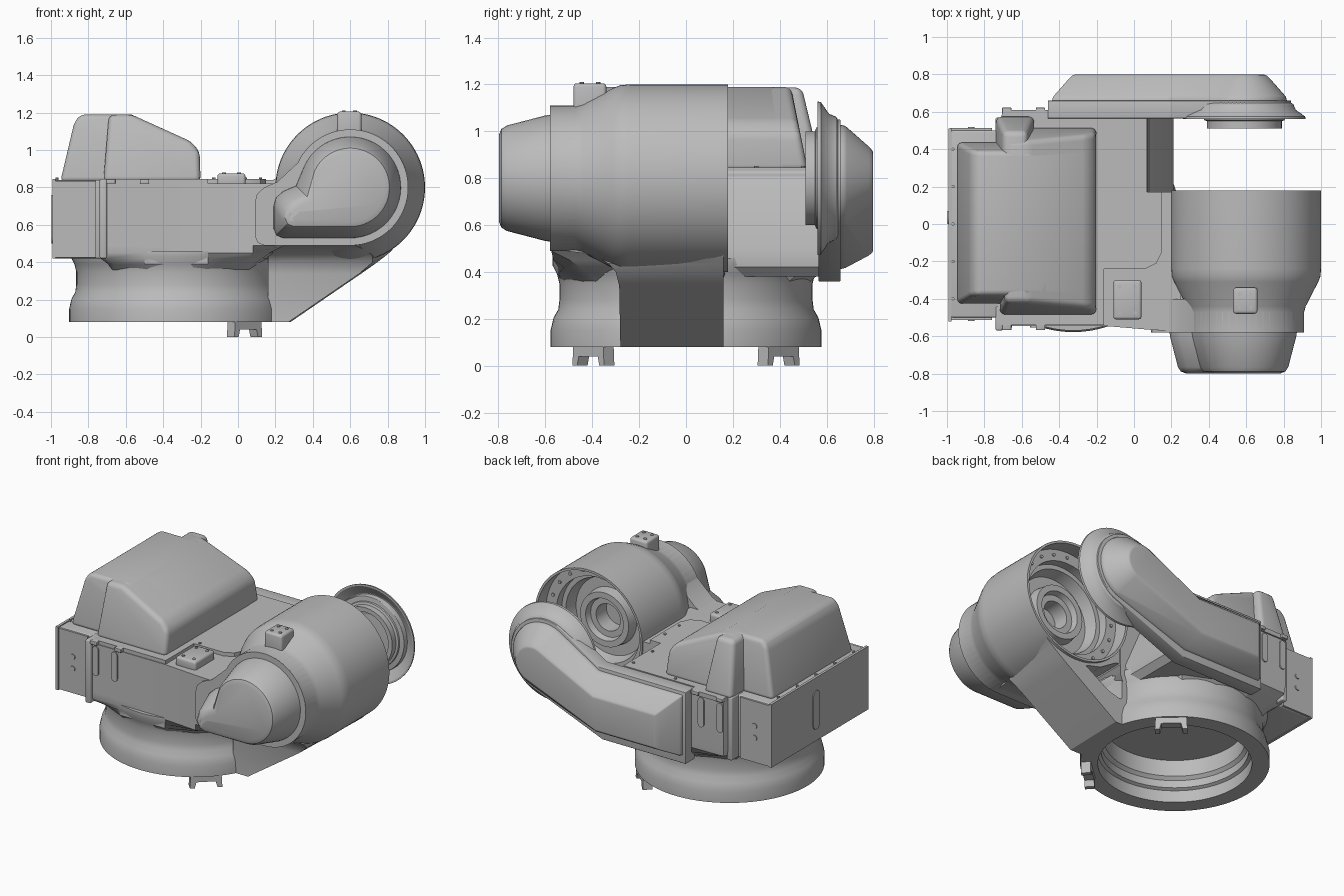
import bpy, bmesh
from math import sin, cos, pi, radians, atan2, hypot
from mathutils import Matrix

if "Cube" in bpy.data.objects:
    bpy.data.objects.remove(bpy.data.objects["Cube"])

GREY = bpy.data.materials.new("cast_grey")
GREY.use_nodes = True
GREY.diffuse_color = (0.5, 0.5, 0.5, 1)
GREY.node_tree.nodes["Principled BSDF"].inputs["Base Color"].default_value = (0.5, 0.5, 0.5, 1)


def apply_modifiers(ob):
    bpy.context.view_layer.update()
    mesh = bpy.data.meshes.new_from_object(ob.evaluated_get(bpy.context.evaluated_depsgraph_get()))
    ob.modifiers.clear()
    ob.data = mesh


def loft(name, rings, bevel=0.0, steps=3):
    """Skin a run of equal rings and cap both ends."""
    bm = bmesh.new()
    rows = [[bm.verts.new(p) for p in ring] for ring in rings]
    n = len(rows[0])
    for a, b in zip(rows, rows[1:]):
        for i in range(n):
            bm.faces.new((a[i], a[(i + 1) % n], b[(i + 1) % n], b[i]))
    bm.faces.new(rows[0])
    bm.faces.new(rows[-1])
    bmesh.ops.recalc_face_normals(bm, faces=bm.faces)
    mesh = bpy.data.meshes.new(name)
    bm.to_mesh(mesh)
    bm.free()
    mesh.materials.append(GREY)
    ob = bpy.data.objects.new(name, mesh)
    bpy.context.collection.objects.link(ob)
    if bevel:
        mod = ob.modifiers.new("round", "BEVEL")
        mod.width, mod.segments = bevel, steps
        mod.limit_method, mod.angle_limit = "ANGLE", radians(25)
        apply_modifiers(ob)
    return ob


def along_y(pts, y):
    return [(x, y, z) for x, z in pts]


def along_z(pts, z):
    return [(x, y, z) for x, y in pts]


def prism_y(name, pts, y0, y1, bevel=0.0):
    return loft(name, [along_y(pts, y0), along_y(pts, y1)], bevel)


def prism_z(name, pts, z0, z1, bevel=0.0):
    return loft(name, [along_z(pts, z0), along_z(pts, z1)], bevel)


def box(name, x, y, z, bevel=0.0):
    return prism_z(name, [(x[0], y[0]), (x[1], y[0]), (x[1], y[1]), (x[0], y[1])], *z, bevel)


def circle(cx, cy, r, n=72):
    return [(cx + r * cos(2 * pi * i / n), cy + r * sin(2 * pi * i / n)) for i in range(n)]


def turn_y(name, cx, cz, profile, n=72):
    return loft(name, [along_y(circle(cx, cz, r, n), y) for r, y in profile])


def turn_z(name, cx, cy, profile, n=72):
    return loft(name, [along_z(circle(cx, cy, r, n), z) for r, z in profile])


def arc(cx, cz, r, a0, a1, n=36):
    return [(cx + r * cos(radians(a0 + (a1 - a0) * i / n)),
             cz + r * sin(radians(a0 + (a1 - a0) * i / n))) for i in range(n + 1)]


def cut(ob, cutter):
    mod = ob.modifiers.new("cut", "BOOLEAN")
    mod.object, mod.operation, mod.solver = cutter, "DIFFERENCE", "EXACT"
    apply_modifiers(ob)


# Hollow round base
BX, SX, SZ = -0.325, 0.6, 0.8
turn_z("base_ring", BX, 0, [
    (0.43, 0.35), (0.43, 0.24), (0.45, 0.22), (0.45, 0.17), (0.47, 0.16), (0.47, 0.08),
    (0.578, 0.08), (0.578, 0.15), (0.565, 0.205), (0.545, 0.24), (0.54, 0.28), (0.54, 0.35),
    (0.55, 0.39), (0.57, 0.43), (0.57, 0.46)])

# Main body, stepped in plan, its underside drawn in to meet the round neck
PLAN = [(-0.72, -0.545), (-0.5, -0.545), (-0.325, -0.545), (-0.16, -0.545), (0.08, -0.565), (0.25, -0.575),
        (0.25, 0.17), (0.08, 0.17), (0.08, 0.57), (-0.2, 0.57), (-0.46, 0.57), (-0.46, 0.6), (-0.7, 0.6),
        (-0.74, 0.5), (-0.74, -0.5)]


def drawn_in(limit):
    scaled = [(x, y, min(1, limit / hypot(x - BX, y))) for x, y in PLAN]
    return [(BX + (x - BX) * k, y * k) for x, y, k in scaled]


body = loft("main_body", [along_z(drawn_in(r), z) for z, r in (
    (0.35, 0.53), (0.39, 0.58), (0.42, 0.64), (0.45, 0.7), (0.49, 0.9), (0.82, 0.9))])
left_box = box("end_box", (-0.98, -0.7), (-0.5, 0.5), (0.42, 0.84), 0.01)
loft("body_side_wall", [
    [(-0.4, 0.17, z), (x, 0.17, z), (x, 0.57, z), (-0.4, 0.57, z)]
    for z, x in ((0.38, 0.16), (0.42, 0.2), (0.5, 0.21), (0.83, 0.07))])
deck = prism_z("deck_plate", [
    (-0.72, -0.54), (-0.16, -0.54), (-0.16, -0.24), (0.06, -0.24), (0.12, -0.21), (0.15, -0.15),
    (0.15, 0.17), (0.07, 0.17), (0.07, 0.565), (-0.46, 0.565), (-0.46, 0.61), (-0.7, 0.61), (-0.73, 0.5), (-0.73, -0.5)],
    0.815, 0.845)

# Sloped web between base and shoulder, flaring forward under the housing
rows = ((0.08, 0.28, -0.28, 0.27), (0.34, 0.66, -0.285, 0.65), (0.4, 0.745, -0.3, 0.72), (0.435, 0.79, -0.33, 0.72),
        (0.46, 0.82, -0.37, 0.69), (0.48, 0.835, -0.44, 0.65), (0.495, 0.845, -0.56, 0.62), (0.6, 0.86, -0.56, 0.62))
web = loft("sloped_web", [[(0.16, y, z), (xf, y, z), (xr, 0.16, z), (0.16, 0.16, z)] for z, xr, y, xf in rows])
bore = turn_y("bore_cutter", SX, SZ, [(0.392, -0.29), (0.392, 0.4)])
pocket = prism_y("pocket_cutter", [(0.23, 0.25), (0.34, 0.28), (0.52, 0.39), (0.4, 0.42), (0.27, 0.5), (0.23, 0.5)],
                 -0.08, 0.3, 0.02)
for part in (body, deck, web):
    cut(part, bore)
cut(web, pocket)
for helper in (bore, pocket):
    bpy.data.objects.remove(helper)

# Shoulder housing, open at the back with a stepped hub inside
turn_y("shoulder_housing", SX, SZ, [
    (0.31, -0.578), (0.31, -0.47), (0.318, -0.44), (0.385, -0.31), (0.397, -0.28), (0.4, -0.24), (0.4, 0.18),
    (0.385, 0.18), (0.385, 0.08), (0.31, 0.08), (0.31, 0.02), (0.28, 0.02), (0.26, -0.06), (0.19, -0.06),
    (0.18, 0.01), (0.14, 0.01), (0.13, -0.03), (0.09, -0.03), (0.09, -0.14)], 96)
for x, z in circle(SX, SZ, 0.348, 20):
    turn_y("housing_bolt", x, z, [(0.011, 0.075), (0.011, 0.088)], 10)


# Pear shaped front plate and tapered cover
def pear(r, left, low, high):
    return arc(SX, SZ, r, -90, 155) + [
        (left + 0.12, high + 0.03), (left + 0.05, high), (left + 0.012, high - 0.035), (left, high - 0.08),
        (left, low + 0.05), (left + 0.015, low + 0.015), (left + 0.05, low)]


prism_y("front_plate", pear(0.31, 0.09, 0.49, 0.8), -0.58, -0.4)
loft("front_cover", [along_y(pear(*p), y) for y, p in (
    (-0.57, (0.272, 0.19, 0.528, 0.78)), (-0.6, (0.268, 0.192, 0.532, 0.777)),
    (-0.765, (0.225, 0.235, 0.575, 0.735)), (-0.788, (0.21, 0.25, 0.59, 0.72)), (-0.798, (0.185, 0.275, 0.615, 0.7)))])


# Bent rear arm: flange and tapered cover
def arm(d, low):
    return arc(0.59, SZ, 0.25 - d, -62, 122) + [
        (0.19 - 0.4 * d, 0.84 - d), (-0.46 + d, 0.84 - d), (-0.46 + d, low), (0.16 - 0.3 * d, low)]


prism_y("rear_flange", arm(0, 0.36), 0.565, 0.66, 0.004)
loft("rear_cover", [along_y(arm(d, low), y) for y, d, low in (
    (0.65, 0.02, 0.41), (0.68, 0.027, 0.417), (0.78, 0.115, 0.47), (0.798, 0.135, 0.485))], 0.008)
turn_y("bearing_dish", 0.59, SZ, [
    (0.24, 0.655), (0.262, 0.64), (0.275, 0.61), (0.325, 0.575), (0.327, 0.562), (0.315, 0.562), (0.255, 0.6),
    (0.225, 0.6), (0.215, 0.555), (0.2, 0.55), (0.2, 0.51), (0.17, 0.51), (0.16, 0.56), (0.1, 0.57)])

# Motor hood: three overlapping tapered shells
HOOD = [(-0.84, 1.19), (-0.57, 1.19), (-0.25, 1.045), (-0.205, 0.99), (-0.2, 0.83)]


def hood(name, profile, y0, y1, taper):
    ends = [[(x, y + k * (z - 0.83) * taper, z) for x, z in profile] for y, k in ((y0, 1), (y1, -1))]
    loft(name, ends, 0.03, 4)


hood("hood_wide", [(-0.95, 0.83), (-0.875, 1.15)] + HOOD, -0.43, 0.44, 0.14)
hood("hood_long", [(-0.72, 0.83), (-0.69, 1.188)] + HOOD[1:], -0.49, 0.52, 0.2)
hood("hood_bulge", [(-0.74, 0.83), (-0.7, 1.187), (-0.57, 1.187), (-0.53, 0.83)], 0.1, 0.58, 0.24)

# Lifting pads with bolts
for name, x, y, z in (("shoulder_pad", (0.53, 0.66), (-0.48, -0.34), (1.05, 1.205)),
                      ("deck_pad", (-0.11, 0.04), (-0.51, -0.3), (0.8, 0.875))):
    box(name, x, y, z, 0.015)
    for bx in (x[0] + 0.035, x[1] - 0.035):
        for by in (y[0] + 0.035, y[1] - 0.035):
            turn_z(name + "_bolt", bx, by, [(0.01, z[1] - 0.01), (0.01, z[1] + 0.005)], 10)

# End box rims, side plates, slots and bolts
box("end_plate", (-0.992, -0.975), (-0.52, 0.51), (0.42, 0.845))
prism_slot = [(y, z) for y, z in arc(0.035, 0.725, 0.035, 0, 180, 8) + arc(0.035, 0.535, 0.035, 180, 360, 8)]
loft("end_slot", [[(x, y, z) for y, z in prism_slot] for x in (-0.99, -0.998)])
for s in (-1, 1):
    box("side_plate", (-0.98, -0.76), sorted((s * 0.49, s * 0.512)), (0.425, 0.835))
    box("corner_flange", (-0.74, -0.7), sorted((s * 0.44, s * 0.57)), (0.42, 0.845), 0.01)
    face = -0.545 if s < 0 else 0.6
    for x in (-0.675, -0.535):
        slot = arc(x, 0.785, 0.022, 0, 180, 8) + arc(x, 0.63, 0.022, 180, 360, 8)
        prism_y("side_slot", slot, face - 0.008, face + 0.008)
    for z in (0.59, 0.67):
        turn_y("side_port", -0.87, z, sorted([(0.018, s * 0.5), (0.018, s * 0.518)], key=lambda p: p[1]), 16)
    for x in (-0.68, -0.5):
        box("edge_lug", (x - 0.025, x + 0.025), sorted((s * 0.5, face + s * 0.022)), (0.82, 0.845), 0.004)
for y in (-0.4, -0.2, 0, 0.2, 0.4):
    turn_z("rim_bolt", -0.968, y, [(0.009, 0.83), (0.009, 0.852)], 8)
for x, y in ((0.12, -0.1), (0.12, 0.05), (0.04, 0.3), (0.04, 0.5), (-0.3, 0.54), (-0.13, -0.22)):
    turn_z("deck_bolt", x, y, [(0.009, 0.83), (0.009, 0.852)], 8)

# Feet brackets, turned to follow the ring
for y in (-0.395, 0.395):
    turn = Matrix.Translation((0.035, y, 0)) @ Matrix.Rotation(atan2(y, 0.035 - BX) + pi / 2, 4, "Z")
    outline = [(-0.1, 0), (-0.07, 0), (-0.06, 0.04), (0.06, 0.04), (0.07, 0), (0.1, 0), (0.095, 0.085), (-0.095, 0.085)]
    prism_y("foot_bracket", outline, -0.03, 0.03).data.transform(turn)

# Smooth shading with sharp edges kept
bpy.ops.object.select_all(action="DESELECT")
for ob in bpy.context.scene.objects:
    if ob.type == "MESH":
        ob.select_set(True)
        bpy.context.view_layer.objects.active = ob
bpy.ops.object.shade_smooth_by_angle(angle=radians(32))
